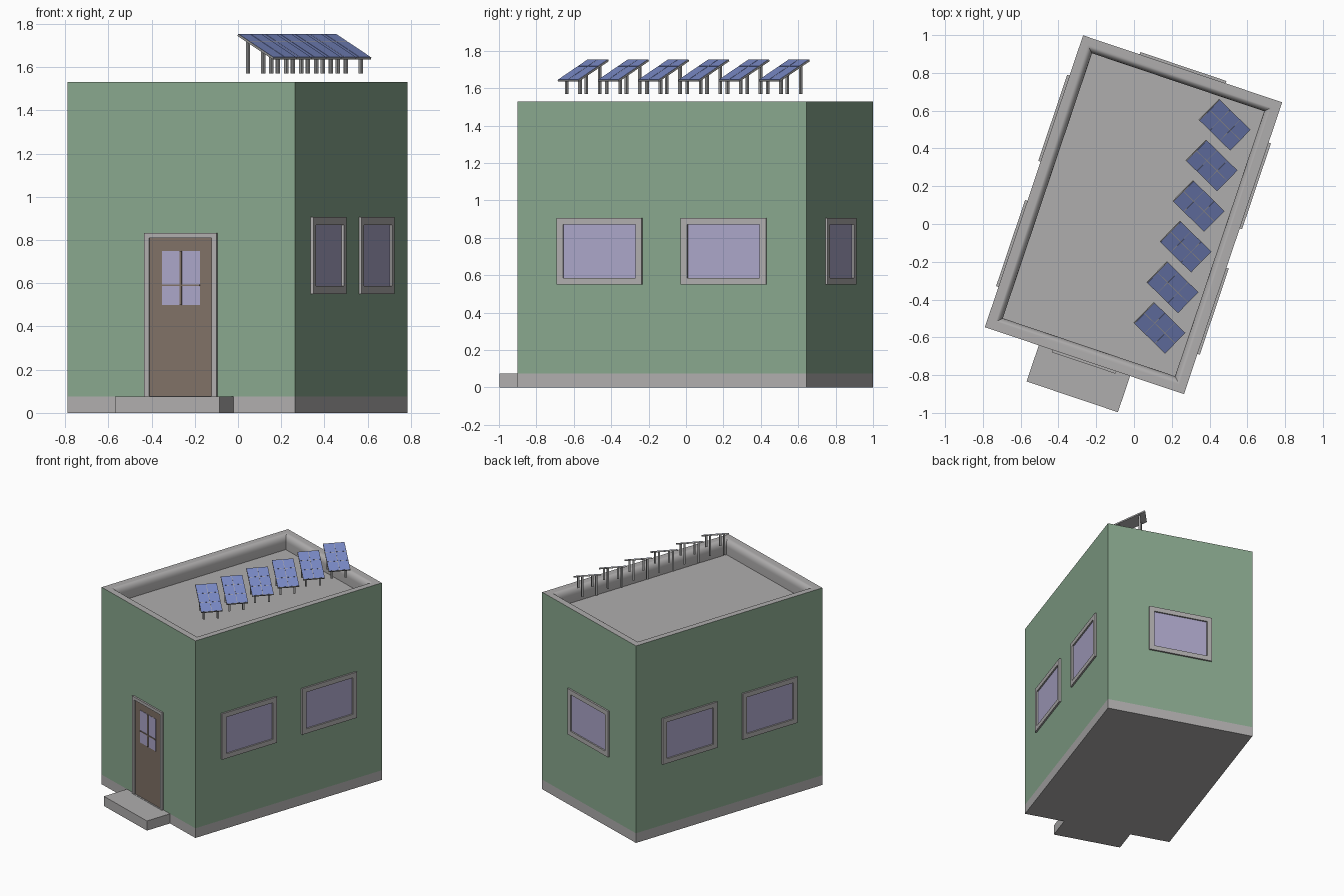
import bpy, bmesh, math
from mathutils import Matrix, Vector

if "Cube" in bpy.data.objects:
    bpy.data.objects.remove(bpy.data.objects["Cube"])

T, R = Matrix.Translation, Matrix.Rotation


def material(name, rgb):
    m = bpy.data.materials.new(name)
    m.diffuse_color = (*rgb, 1)
    m.use_nodes = True
    m.node_tree.nodes["Principled BSDF"].inputs["Base Color"].default_value = m.diffuse_color
    return m


GREEN = material("wall green", (0.25, 0.39, 0.27))
GREY = material("stone grey", (0.43, 0.42, 0.42))
GLASS = material("lilac glass", (0.41, 0.38, 0.58))
BROWN = material("door brown", (0.215, 0.168, 0.135))
BLUE = material("cell blue", (0.19, 0.25, 0.56))
STEEL = material("steel grey", (0.36, 0.36, 0.36))
LINE = material("panel line beige", (0.42, 0.39, 0.36))


def loft(name, hw, hh, profile, cap, M, bottom=None):
    """Stack rectangles; profile rows are (inset, height, material of band above)."""
    bm = bmesh.new()
    mats = []

    def face(vs, mat):
        if mat not in mats:
            mats.append(mat)
        bm.faces.new(vs).material_index = mats.index(mat)

    rings = []
    for i, z, _ in profile:
        rings.append([bm.verts.new(M @ Vector((sx * (hw - i), sy * (hh - i), z)))
                      for sx, sy in ((-1, -1), (1, -1), (1, 1), (-1, 1))])
    for a, b, row in zip(rings, rings[1:], profile):
        for k in range(4):
            n = (k + 1) % 4
            face((a[k], a[n], b[n], b[k]), row[2])
    face(rings[-1], cap)
    face(rings[0][::-1], bottom or profile[0][2])
    bm.normal_update()
    mesh = bpy.data.meshes.new(name)
    bm.to_mesh(mesh)
    bm.free()
    for m in mats:
        mesh.materials.append(m)
    ob = bpy.data.objects.new(name, mesh)
    bpy.context.collection.objects.link(ob)
    return ob


def slab(name, hw, hh, z0, z1, mat, M):
    return loft(name, hw, hh, [(0, z0, mat), (0, z1, mat)], mat, M)


# House placement: turned about z
HW, HL = 0.556, 0.815
HOUSE = T((-0.0025, 0.049, 0)) @ R(math.radians(-18.6), 4, 'Z')

# Body: plinth, walls, rounded parapet, sunken roof
rim = [(0.04 + 0.035 * math.sin(a), 1.48 + 0.05 * math.cos(a), GREY)
       for a in (math.pi / 2 * i / 8 for i in range(9))]
body = loft("house_body", HW, HL,
            [(0, 0, GREY), (0, 0.075, GREEN), (0, 1.53, GREY)] + rim + [(0.075, 1.42, GREY)],
            GREY, HOUSE)
bpy.context.view_layer.objects.active = body
body.select_set(True)
bpy.ops.object.shade_smooth_by_angle(angle=math.radians(30))
body.select_set(False)


def wall(turn, half, u, z):
    """Frame on a wall: x along the wall, y up, z outward. turn 0 is the front."""
    return (HOUSE @ R(math.radians(turn), 4, 'Z') @ T((u, -half, z))
            @ R(math.pi / 2, 4, 'X'))


# Windows: two on each long side, one at the back
for name, turn, half, u in (("right_window_front", 90, HW, -0.35), ("right_window_back", 90, HW, 0.35),
                            ("left_window_front", -90, HW, 0.35), ("left_window_back", -90, HW, -0.35),
                            ("back_window", 180, HL, 0)):
    loft(name, 0.24, 0.178,
         [(0, -0.005, GREY), (0, 0.013, GREY), (0.036, 0.013, GREY), (0.036, 0.002, GREY)],
         GLASS, wall(turn, half, u, 0.728))

# Door with frame, panes and glazing bars
loft("door", 0.177, 0.39,
     [(0, -0.005, GREY), (0, 0.013, GREY), (0.024, 0.013, GREY), (0.024, 0.003, GREY)],
     BROWN, wall(0, HL, 0, 0.443))
pane = wall(0, HL, 0, 0.625)
slab("door_glass", 0.092, 0.125, 0.002, 0.005, GLASS, pane)
slab("door_bar_upright", 0.005, 0.125, 0.003, 0.01, BROWN, pane)
slab("door_bar_across", 0.092, 0.004, 0.003, 0.009, BROWN, pane @ T((0, -0.035, 0)))

# Doorstep
slab("doorstep", 0.255, 0.109, 0, 0.075, GREY, HOUSE @ T((0, -0.908, 0)))

# Six tilted solar panels on legs
TILT = math.radians(25.5)
for n in range(6):
    stand = T((0.135 + 0.069 * n, -0.55 + 0.215 * n, 0)) @ R(math.radians(-44.4), 4, 'Z')
    top = stand @ T((0, 0, 1.695)) @ R(TILT, 4, 'Y')
    loft(f"solar_panel_{n}", 0.127, 0.077, [(0, -0.006, STEEL), (0, 0.004, STEEL)],
         LINE, top)
    for i in (-1, 0, 1):
        for j in (-1, 1):
            slab(f"solar_cell_{n}", 0.0405, 0.0368, 0.003, 0.0052, BLUE,
                 top @ T((i * 0.084, j * 0.0385, 0)))
    for s in (-0.075, 0.075):
        for w in (-0.05, 0.05):
            slab(f"panel_leg_{n}", 0.007, 0.007, 1.57, 1.692 - s * math.tan(TILT), STEEL,
                 stand @ T((s, w, 0)))
